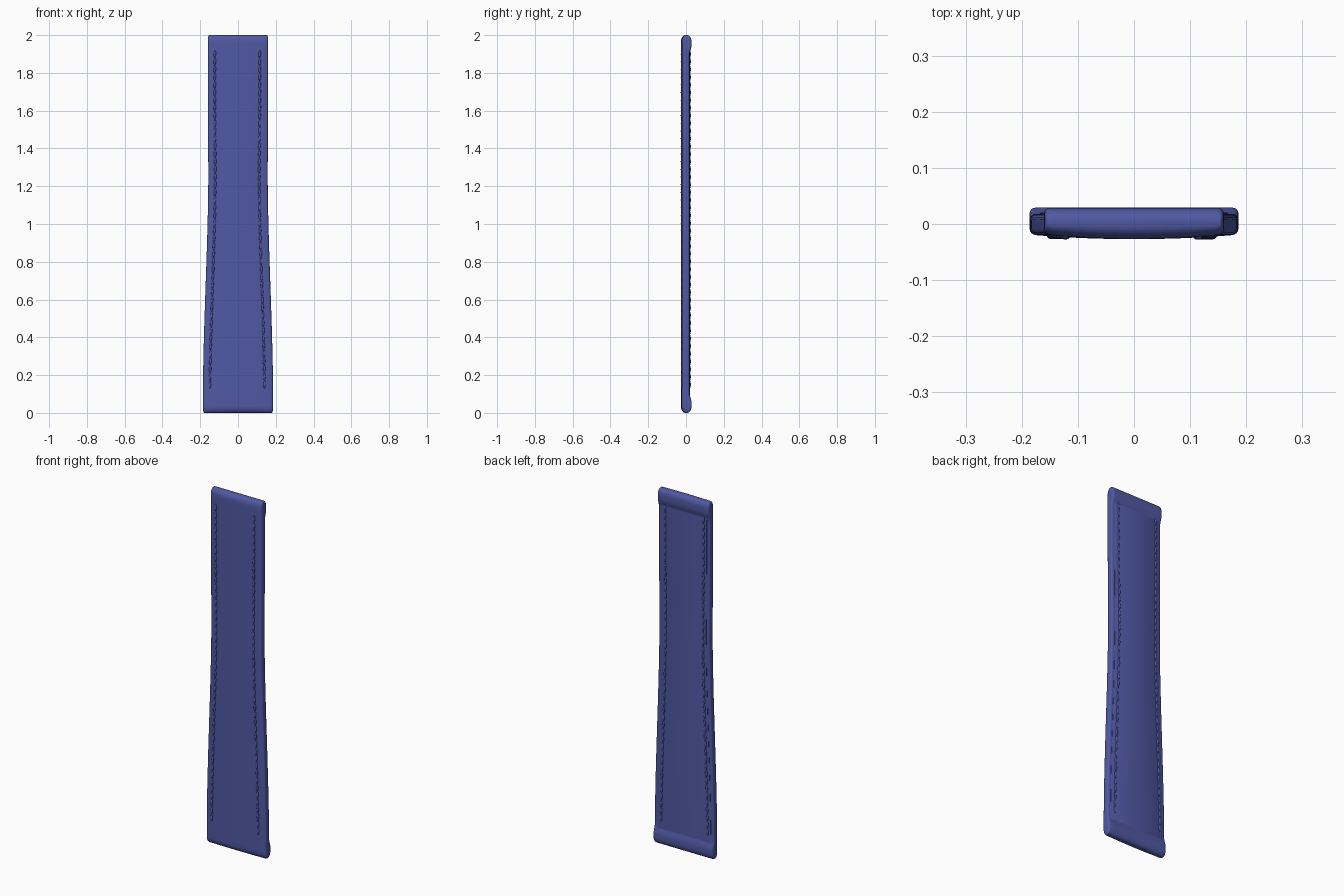
import bpy, bmesh, math
from mathutils import Matrix, Vector

if "Cube" in bpy.data.objects:
    bpy.data.objects.remove(bpy.data.objects["Cube"])


def material(name, rgb):
    m = bpy.data.materials.new(name)
    m.diffuse_color = (*rgb, 1)
    m.use_nodes = True
    m.node_tree.nodes["Principled BSDF"].inputs["Base Color"].default_value = m.diffuse_color
    return m


blue = material("blue leather", (0.08, 0.10, 0.37))


def finish(bm, name, angle=40):
    bmesh.ops.recalc_face_normals(bm, faces=bm.faces)
    mesh = bpy.data.meshes.new(name)
    bm.to_mesh(mesh)
    bm.free()
    ob = bpy.data.objects.new(name, mesh)
    bpy.context.collection.objects.link(ob)
    mesh.materials.append(blue)
    bpy.ops.object.select_all(action='DESELECT')
    ob.select_set(True)
    bpy.context.view_layer.objects.active = ob
    bpy.ops.object.shade_smooth_by_angle(angle=math.radians(angle))
    return ob


def smooth(t):
    t = max(0, min(1, t))
    return t * t * (3 - 2 * t)


# Taper: parallel at the top, flaring to the bottom
def half_width(z):
    return 0.157 + 0.029 * smooth((1.3 - z) / 1.25) + 0.003 * smooth((z - 1.2) / 0.5)


# Crowned front surface
def front_y(x, z):
    u = min(1, abs(x) / half_width(z))
    return -0.027 + 0.008 * u ** 2


# Flat back that thickens into a lip at both ends
def back_y(z):
    d = min(z, 2 - z)
    return 0.018 + 0.011 * smooth((0.105 - d) / 0.05)


def loft(rings):
    bm = bmesh.new()
    rows = [[bm.verts.new(p) for p in r] for r in rings]
    n = len(rows[0])
    for a, b in zip(rows, rows[1:]):
        for i in range(n):
            j = (i + 1) % n
            bm.faces.new((a[i], a[j], b[j], b[i]))
    bm.faces.new(rows[0])
    bm.faces.new(rows[-1])
    return bm


# Strap body: rounded cross-sections lofted along z, with rounded ends
END = 0.035


def body_ring(z):
    d = min(z, 2 - z)
    k = math.sqrt(max(0, 1 - (1 - min(1, d / END)) ** 2))
    k = 0.2 + 0.8 * k
    w = half_width(z) - 0.008 * (1 - k)
    r = 0.010
    mid = 0.003
    xs = [-(w - r) + 2 * (w - r) * i / 14 for i in range(15)]
    pts = [(x, front_y(x, z)) for x in xs]
    yf, yb = front_y(w, z), back_y(z)
    arc = [math.radians(a) for a in (22, 45, 68, 90)]
    pts += [(w - r + r * math.sin(a), yf + r - r * math.cos(a)) for a in arc]
    pts += [(w - r + r * math.cos(a), yb - r + r * math.sin(a)) for a in [0] + arc]
    pts += [(x, yb) for x in reversed(xs[:-1])]
    pts += [(-(w - r) - r * math.sin(a), yb - r + r * math.cos(a)) for a in arc]
    pts += [(-(w - r) - r * math.cos(a), yf + r - r * math.sin(a)) for a in [0] + arc[:-1]]
    return [Vector((x, mid + (y - mid) * k, z)) for x, y in pts]


cap = [END * (1 - math.cos(math.radians(a))) for a in range(0, 91, 15)]
low = cap + [0.055, 0.065, 0.075, 0.085, 0.095, 0.105]
levels = low + [0.105 + 1.79 * i / 48 for i in range(1, 48)] + [2 - z for z in reversed(low)]
finish(loft([body_ring(z) for z in levels]), "strap_body")


# Back lining: thin plate between the end lips
def lining_ring(z):
    w = half_width(z) - 0.018
    return [Vector((x, y, z)) for x, y in
            ((-w, 0.016), (w, 0.016), (w, 0.0195), (w - 0.002, 0.0205),
             (-w + 0.002, 0.0205), (-w, 0.0195))]


finish(loft([lining_ring(0.09 + 1.825 * i / 40) for i in range(41)]), "back_lining", 30)


# Stitch rows follow the taper on the front and the back
def stitch_row(name, side, back):
    bm = bmesh.new()
    count = 44
    z0, z1 = 0.13, 1.92
    pitch = (z1 - z0) / count

    def x_at(z):
        return side * (half_width(z) - 0.041) - 0.004

    for i in range(count):
        z = z0 + pitch * (i + 0.5)
        x = x_at(z)
        y = 0.0205 if back else front_y(x, z)
        lean = math.atan2(x_at(z + 0.02) - x_at(z - 0.02), 0.04)
        m = (Matrix.Translation((x, y, z)) @ Matrix.Rotation(lean + 0.06, 4, 'Y')
             @ Matrix.Diagonal((0.0065, 0.005, pitch * 0.5, 1)))
        bmesh.ops.create_uvsphere(bm, u_segments=10, v_segments=8, radius=1, matrix=m)
    finish(bm, name, 60)


for side, label in ((-1, "left"), (1, "right")):
    stitch_row("front_stitches_" + label, side, False)
    stitch_row("back_stitches_" + label, side, True)
